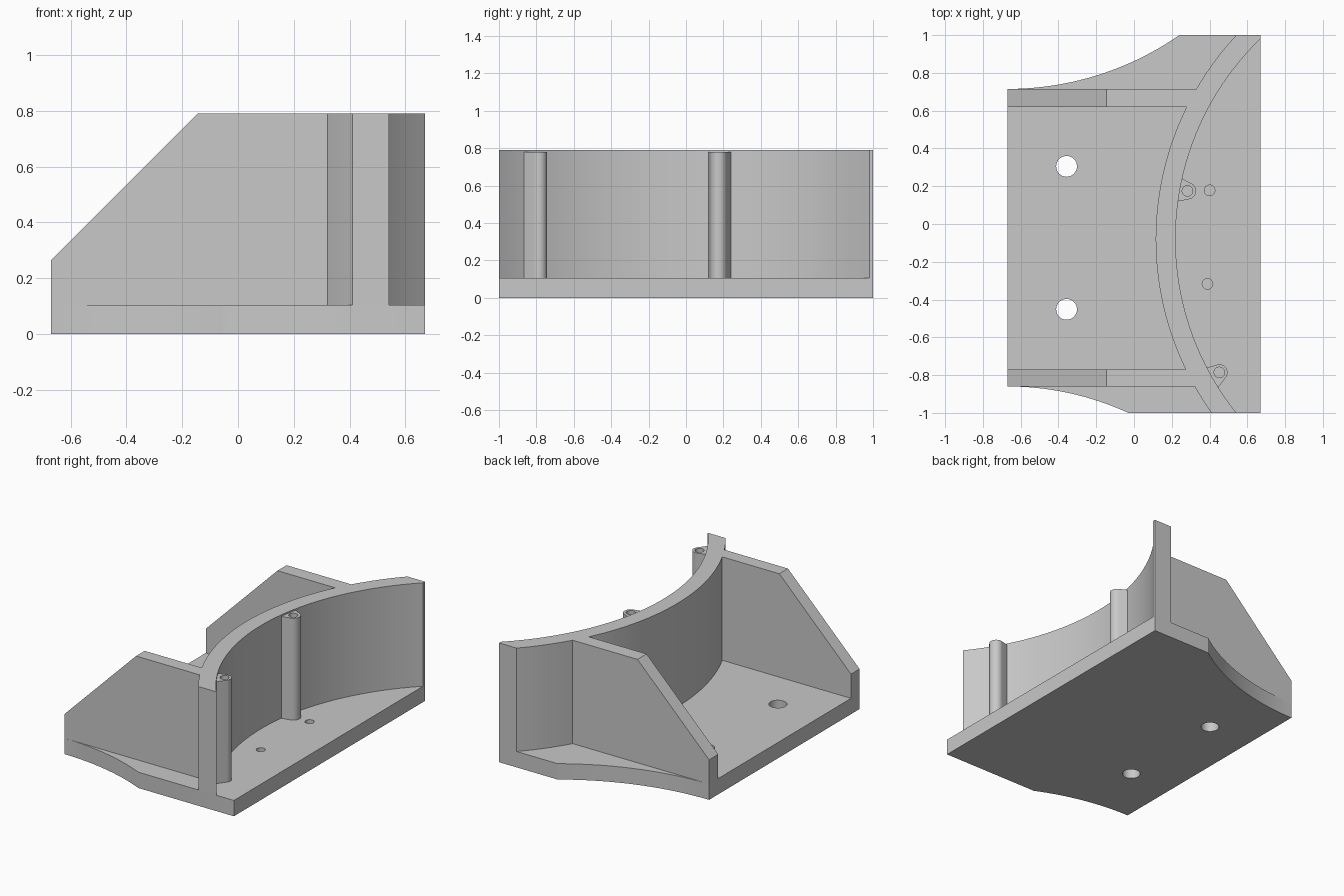
import bpy, bmesh, math
from math import sin, cos, pi, acos, atan2, hypot, sqrt

cube = bpy.data.objects.get("Cube")
if cube:
    bpy.data.objects.remove(cube, do_unlink=True)

grey = bpy.data.materials.new("light grey")
grey.use_nodes = True
grey.diffuse_color = (0.58, 0.58, 0.58, 1)
grey.node_tree.nodes["Principled BSDF"].inputs["Base Color"].default_value = grey.diffuse_color

FLOOR, TOP = 0.105, 0.79            # base thickness and wall height
LEFT, RIGHT = -0.67, 0.67
CX, CY, R_IN, R_OUT = 1.695, -0.08, 1.475, 1.58   # curved wall circles


def loft(name, ring_a, ring_b):
    """Solid between two matching rings of points."""
    bm = bmesh.new()
    a = [bm.verts.new(p) for p in ring_a]
    b = [bm.verts.new(p) for p in ring_b]
    n = len(a)
    bm.faces.new(a[::-1])
    bm.faces.new(b)
    for i in range(n):
        j = (i + 1) % n
        bm.faces.new((a[i], a[j], b[j], b[i]))
    bmesh.ops.recalc_face_normals(bm, faces=bm.faces)
    mesh = bpy.data.meshes.new(name)
    bm.to_mesh(mesh)
    bm.free()
    obj = bpy.data.objects.new(name, mesh)
    mesh.materials.append(grey)
    bpy.context.collection.objects.link(obj)
    return obj


def prism(name, outline, z0, z1):
    return loft(name, [(x, y, z0) for x, y in outline], [(x, y, z1) for x, y in outline])


def arc(cx, cy, r, a0, a1, n):
    return [(cx + r * cos(a0 + (a1 - a0) * i / n), cy + r * sin(a0 + (a1 - a0) * i / n))
            for i in range(n + 1)]


def wall_x(y, r):
    return CX - sqrt(r * r - (y - CY) ** 2)


def activate(obj):
    bpy.ops.object.select_all(action='DESELECT')
    obj.select_set(True)
    bpy.context.view_layer.objects.active = obj


def drill(obj, x, y, r, z0, z1):
    """Round hole between two heights."""
    cutter = prism("hole_cutter", arc(x, y, r, 0, 2 * pi, 32)[:-1], z0, z1)
    cutter.hide_render = True
    mod = obj.modifiers.new("hole", 'BOOLEAN')
    mod.operation, mod.solver, mod.object = 'DIFFERENCE', 'EXACT', cutter
    activate(obj)
    bpy.ops.object.modifier_apply(modifier=mod.name)
    bpy.data.objects.remove(cutter, do_unlink=True)


def flare(y0, dx, dy):
    """Concave side of the base, tangent to the gusset at the left end."""
    r = (dx * dx + dy * dy) / (2 * abs(dy))
    side = math.copysign(1, dy)
    return [(LEFT + r * sin(t), y0 + side * r * (1 - cos(t)))
            for t in (math.asin(dx / r) * i / 20 for i in range(21))]


# Base plate with flared sides, two through holes and two blind holes
outline = flare(-0.86, 0.64, -0.14) + [(RIGHT, -1), (RIGHT, 1)] + flare(0.715, 0.91, 0.285)[::-1]
base = prism("base_plate", outline, 0, FLOOR)
for y in (0.305, -0.452):
    drill(base, -0.357, y, 0.055, -0.1, 0.3)
for x, y in ((0.40, 0.178), (0.389, -0.317)):
    drill(base, x, y, 0.028, 0.03, 0.3)

# Curved wall, trimmed by the plate edges
N = 64
y_end = CY + sqrt(R_IN ** 2 - (CX - RIGHT) ** 2)


def wall_side(r, y1):
    a0, a1 = math.asin((-1 - CY) / r), math.asin((y1 - CY) / r)
    return arc(CX, CY, r, pi - a0, pi - a1, N)


plan = wall_side(R_IN, y_end) + [(RIGHT, 1)] + wall_side(R_OUT, 1)[::-1]
wall = prism("curved_wall", plan, FLOOR, TOP)


# Sloped gussets that end on the back of the wall
def gusset_ring(y):
    x = wall_x(y, R_OUT)
    return [(LEFT, y, FLOOR), (x, y, FLOOR), (x, y, TOP), (-0.145, y, TOP), (LEFT, y, 0.265)]


gussets = [loft(name, gusset_ring(y0), gusset_ring(y1))
           for name, y0, y1 in (("front_gusset", -0.86, -0.77), ("back_gusset", 0.62, 0.715))]


# Screw posts: round nose blended by tangents into the wall
def screw_post(name, x, y, r, y_low, y_high):
    low, high = ((wall_x(t, R_IN), t) for t in (y_low, y_high))

    def tangent(p, side):
        dx, dy = p[0] - x, p[1] - y
        return atan2(dy, dx) + side * acos(r / hypot(dx, dy))

    root = ((low[0] + high[0]) / 2 - 0.05, (low[1] + high[1]) / 2)
    nose = arc(x, y, r, tangent(low, 1), tangent(high, -1), 20)
    post = prism(name, [low] + nose + [high, root], FLOOR, 0.78)
    drill(post, x, y, 0.028, 0.5, 0.9)
    return post


posts = [screw_post("back_screw_post", 0.283, 0.175, 0.045, 0.12, 0.24),
         screw_post("front_screw_post", 0.452, -0.786, 0.043, -0.865, -0.76)]

for obj in [base, wall] + gussets + posts:
    activate(obj)
    bpy.ops.object.shade_smooth_by_angle(angle=math.radians(25))
